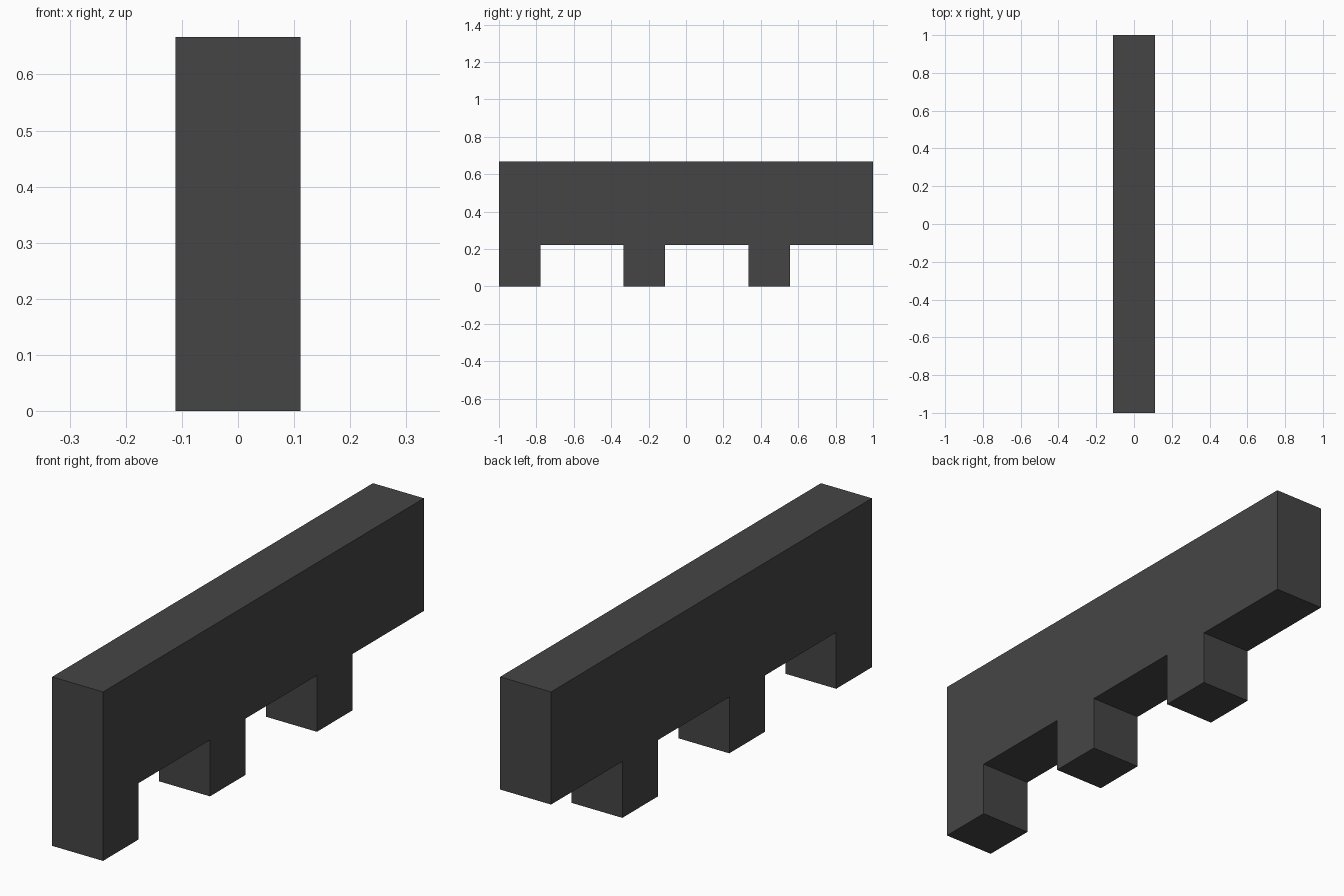
import bpy
import bmesh

if "Cube" in bpy.data.objects:
    bpy.data.objects.remove(bpy.data.objects["Cube"])

U = 2 / 9                       # grid module: bar is 9 modules long, 1 wide, 3 high
TOOTH_STARTS = (0, 3, 6)        # modules from the front end

# Side profile (y, z): toothed lower edge, then the plain top
profile = []
for s in TOOTH_STARTS:
    if s > 0:
        profile.append((s, 1))
    profile += [(s, 0), (s + 1, 0), (s + 1, 1)]
profile += [(9, 1), (9, 3), (0, 3)]

# Extrude the profile across the width
bm = bmesh.new()
face = bm.faces.new([bm.verts.new((-U / 2, y * U - 1, z * U)) for y, z in profile])
extruded = bmesh.ops.extrude_face_region(bm, geom=[face])["geom"]
bmesh.ops.translate(bm, vec=(U, 0, 0),
                    verts=[g for g in extruded if isinstance(g, bmesh.types.BMVert)])
bmesh.ops.recalc_face_normals(bm, faces=bm.faces)

mesh = bpy.data.meshes.new("toothed_bar")
bm.to_mesh(mesh)
bm.free()
bar = bpy.data.objects.new("toothed_bar", mesh)
bpy.context.collection.objects.link(bar)

# Dark grey finish
mat = bpy.data.materials.new("dark_grey")
mat.diffuse_color = (0.06, 0.06, 0.06, 1)
mat.use_nodes = True
mat.node_tree.nodes["Principled BSDF"].inputs["Base Color"].default_value = mat.diffuse_color
mesh.materials.append(mat)
